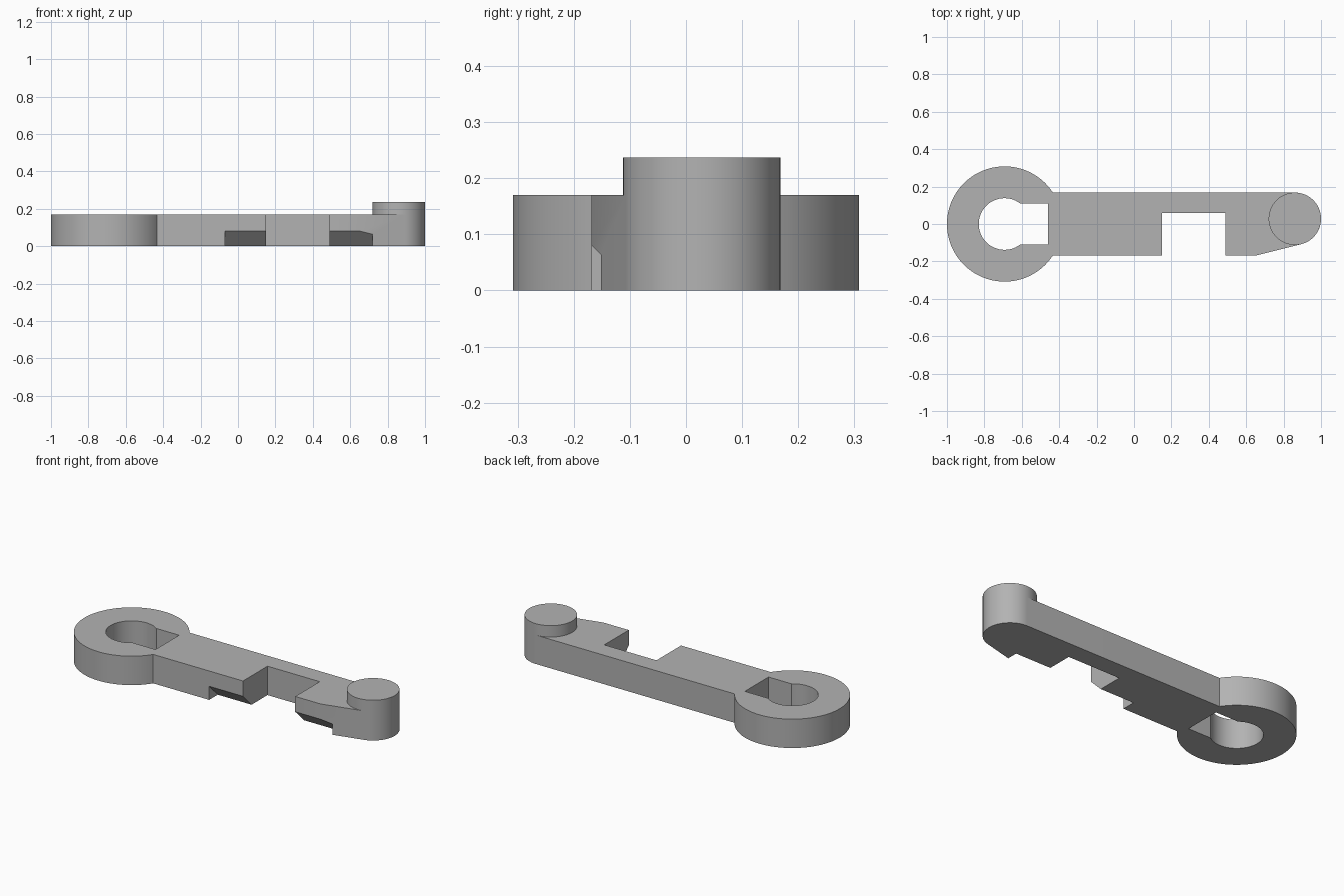
import bpy, bmesh
from math import cos, sin, asin, sqrt, pi, radians
from mathutils import Vector

if "Cube" in bpy.data.objects:
    bpy.data.objects.remove(bpy.data.objects["Cube"])

THICK, PIN_TOP = 0.17, 0.237
HALF = 0.168                                  # half width of the arm
RING, RING_R, HOLE_R = Vector((-0.692, 0)), 0.308, 0.138
PIN, PIN_R = Vector((0.86, 0.028)), 0.14

grey = bpy.data.materials.new("plain grey")
grey.use_nodes = True
grey.diffuse_color = (0.45, 0.45, 0.45, 1)
grey.node_tree.nodes["Principled BSDF"].inputs["Base Color"].default_value = grey.diffuse_color


def arc(centre, radius, start, end, steps):
    return [(centre.x + radius * cos(a), centre.y + radius * sin(a))
            for a in (start + (end - start) * i / steps for i in range(steps + 1))]


def prism(name, points, vector):
    """Extrude a closed loop of 3D points along a vector."""
    bm = bmesh.new()
    face = bm.faces.new([bm.verts.new(p) for p in points])
    new = bmesh.ops.extrude_face_region(bm, geom=[face])["geom"]
    bmesh.ops.translate(bm, vec=vector, verts=[v for v in new if isinstance(v, bmesh.types.BMVert)])
    bmesh.ops.recalc_face_normals(bm, faces=bm.faces)
    mesh = bpy.data.meshes.new(name)
    bm.to_mesh(mesh)
    bm.free()
    mesh.materials.append(grey)
    obj = bpy.data.objects.new(name, mesh)
    bpy.context.collection.objects.link(obj)
    return obj


def slab(name, outline, bottom, top):
    return prism(name, [(x, y, bottom) for x, y in outline], (0, 0, top - bottom))


def activate(obj):
    bpy.ops.object.select_all(action="DESELECT")
    obj.select_set(True)
    bpy.context.view_layer.objects.active = obj


def cut(obj, cutter):
    mod = obj.modifiers.new("cut", "BOOLEAN")
    mod.operation, mod.solver, mod.object = "DIFFERENCE", "EXACT", cutter
    activate(obj)
    bpy.ops.object.modifier_apply(modifier=mod.name)
    bpy.data.objects.remove(cutter)


# Lever outline: ring, notched arm, tapered corner and rounded tip
join = asin(HALF / RING_R)
corner = Vector((0.655, -HALF))
to_pin = PIN - corner
taper = to_pin.angle_signed(Vector((1, 0))) - asin(PIN_R / to_pin.length)
outline = arc(RING, RING_R, join, 2 * pi - join, 90)
outline += [(0.15, -HALF), (0.15, 0.06), (0.49, 0.06), (0.49, -HALF), tuple(corner)]
outline += arc(PIN, PIN_R, taper - pi / 2, pi / 2, 46)
lever = slab("lever_arm", outline, 0, THICK)

# Round hole with a square keyway
key = 0.11
key_angle = asin(key / HOLE_R)
keyhole = arc(RING, HOLE_R, key_angle, 2 * pi - key_angle, 72) + [(-0.46, -key), (-0.46, key)]
cut(lever, slab("keyhole_cutter", keyhole, -0.1, 0.3))

# Sloped relief under the front edge
drop, over = 0.08, 0.05
wedge = [(-0.07, -HALF - over, drop + over), (-0.07, -HALF - over, -over),
         (-0.07, -HALF + drop + over, -over)]
cut(lever, prism("relief_cutter", wedge, (0.79, 0, 0)))

# Raised pin at the tip
pin = slab("tip_pin", arc(PIN, PIN_R, 0, 2 * pi, 96)[:-1], THICK, PIN_TOP)

for obj in (lever, pin):
    activate(obj)
    bpy.ops.object.shade_smooth_by_angle(angle=radians(25))
